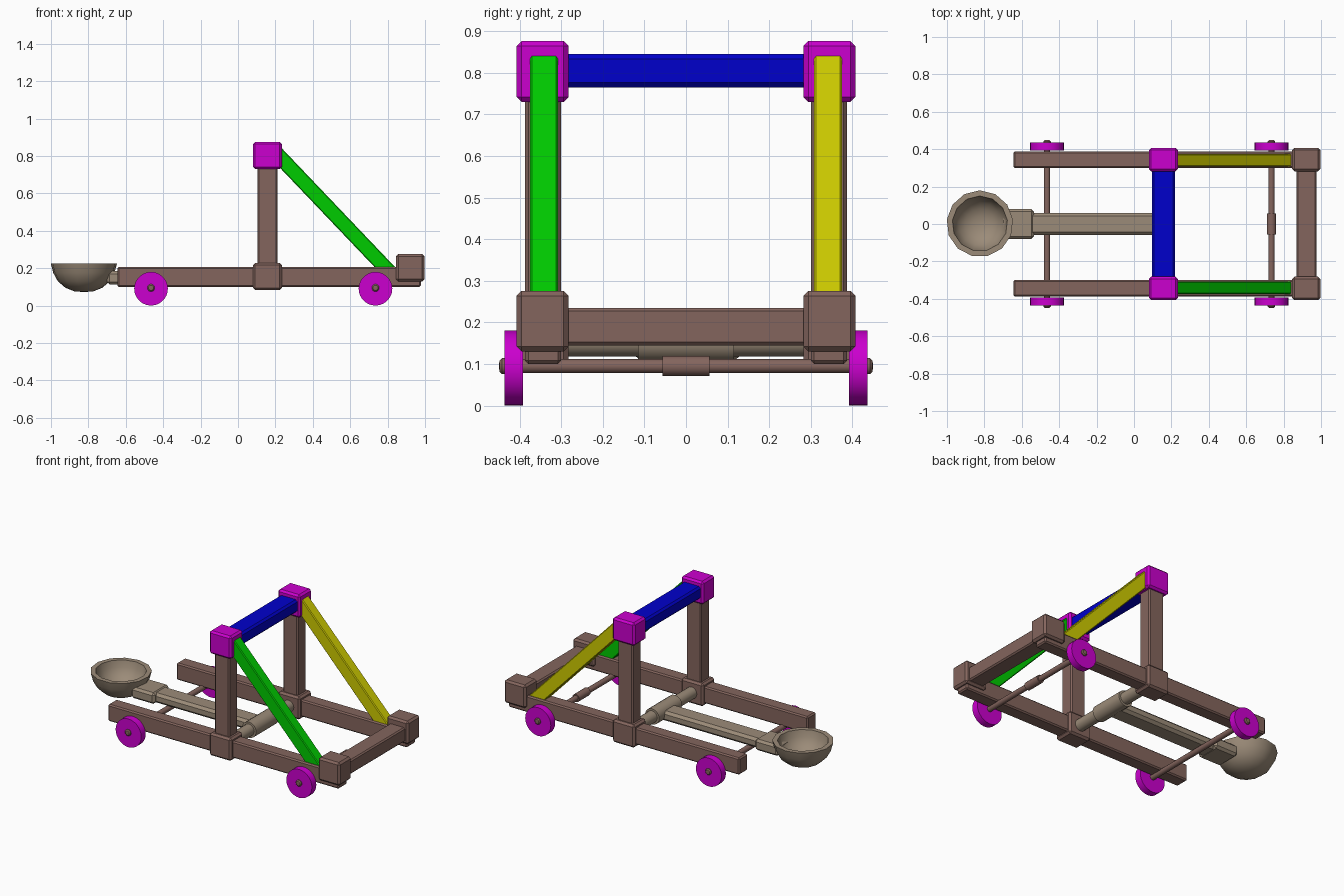
import bpy, bmesh
from math import cos, sin, pi, radians
from mathutils import Matrix

if "Cube" in bpy.data.objects:
    bpy.data.objects.remove(bpy.data.objects["Cube"])


def material(name, rgb):
    m = bpy.data.materials.new(name)
    m.diffuse_color = (*rgb, 1)
    m.use_nodes = True
    m.node_tree.nodes["Principled BSDF"].inputs["Base Color"].default_value = m.diffuse_color
    return m


BROWN = material("brown_wood", (0.23, 0.13, 0.11))
TAN = material("tan_wood", (0.33, 0.26, 0.19))
MAGENTA = material("magenta", (0.6, 0.0, 0.62))
BLUE = material("blue", (0.0, 0.0, 0.6))
GREEN = material("green", (0.0, 0.6, 0.0))
YELLOW = material("yellow", (0.62, 0.6, 0.0))


def finish(name, bm, mat, bevel=0, smooth=False):
    bmesh.ops.recalc_face_normals(bm, faces=bm.faces)
    me = bpy.data.meshes.new(name)
    bm.to_mesh(me)
    bm.free()
    ob = bpy.data.objects.new(name, me)
    bpy.context.collection.objects.link(ob)
    me.materials.append(mat)
    if bevel:
        mod = ob.modifiers.new("chamfer", 'BEVEL')
        mod.width, mod.segments = bevel, 1
    if smooth:
        bpy.ops.object.select_all(action='DESELECT')
        ob.select_set(True)
        bpy.context.view_layer.objects.active = ob
        bpy.ops.object.shade_smooth_by_angle(angle=radians(35))
    return ob


def box(name, x, y, z, mat, bevel=0.008):
    """Chamfered box from (min, max) ranges."""
    bm = bmesh.new()
    bmesh.ops.create_cube(bm, size=1)
    for v in bm.verts:
        v.co = [(r[0] + r[1]) / 2 + c * (r[1] - r[0]) for r, c in zip((x, y, z), v.co)]
    return finish(name, bm, mat, bevel)


def prism(name, pts, y0, y1, mat, bevel=0):
    """XZ outline extruded along y."""
    bm = bmesh.new()
    f = bm.faces.new([bm.verts.new((x, y0, z)) for x, z in pts])
    g = bmesh.ops.extrude_face_region(bm, geom=[f])["geom"]
    bmesh.ops.translate(bm, vec=(0, y1 - y0, 0),
                        verts=[v for v in g if isinstance(v, bmesh.types.BMVert)])
    return finish(name, bm, mat, bevel)


def lathe(name, profile, n, matrix, mat, start=0.0):
    """Revolve (radius, height) points about z; radius 0 makes a pole."""
    bm = bmesh.new()
    rings = []
    for r, h in profile:
        if r == 0:
            rings.append([bm.verts.new((0, 0, h))] * n)
        else:
            rings.append([bm.verts.new((r * cos(start + 2 * pi * i / n),
                                        r * sin(start + 2 * pi * i / n), h)) for i in range(n)])
    for a, b in zip(rings, rings[1:]):
        for i in range(n):
            j = (i + 1) % n
            bm.faces.new(list(dict.fromkeys((a[i], a[j], b[j], b[i]))))
    bm.transform(matrix)
    return finish(name, bm, mat, smooth=True)


def along_y(x, y, z):
    return Matrix.Translation((x, y, z)) @ Matrix.Rotation(radians(-90), 4, 'X')


# Side frames
for s, side, brace_mat in ((-1, "front", GREEN), (1, "back", YELLOW)):
    def yr(a, b):
        return (a, b) if s > 0 else (-b, -a)
    beam, block = yr(0.30, 0.387), yr(0.282, 0.407)
    box(side + "_rail", (-0.645, 0.978), beam, (0.10, 0.207), BROWN)
    box(side + "_post", (0.105, 0.21), beam, (0.15, 0.80), BROWN)
    box(side + "_post_foot", (0.08, 0.235), block, (0.083, 0.228), BROWN, 0.012)
    box(side + "_post_cap", (0.08, 0.235), block, (0.73, 0.876), MAGENTA, 0.012)
    box(side + "_end_block", (0.845, 0.997), block, (0.13, 0.276), BROWN, 0.012)
    prism(side + "_brace", [(0.205, 0.846), (0.23, 0.846), (0.865, 0.18),
                            (0.755, 0.18), (0.205, 0.757)], *yr(0.308, 0.375), brace_mat, 0.005)

# Cross beams
box("top_crossbeam", (0.095, 0.22), (-0.30, 0.30), (0.765, 0.845), BLUE, 0.012)
box("end_crossbeam", (0.868, 0.975), (-0.30, 0.30), (0.145, 0.235), BROWN)

# Axles and wheels
for x, place in ((-0.465, "left"), (0.735, "right")):
    R = 0.017
    prof = [(0, -0.45), (0.014, -0.448), (0.02, -0.442), (0.02, -0.43), (R, -0.43)]
    if x > 0:
        prof += [(R, -0.056), (0.025, -0.056), (0.025, 0.056), (R, 0.056)]
    prof += [(r, -h) for r, h in reversed(prof[:5])]
    lathe(place + "_axle", prof, 14, along_y(x, 0, 0.095), BROWN)
    for y, side in ((-0.414, "front"), (0.414, "back")):
        lathe(f"{place}_{side}_wheel", [(0, -0.022), (0.09, -0.022), (0.09, 0.022), (0, 0.022)],
              28, along_y(x, y, 0.0905), MAGENTA)

# Torsion bar with thick middle
lathe("torsion_bar", [(0, -0.30), (0.037, -0.30), (0.037, -0.115), (0.05, -0.115),
                      (0.05, 0.115), (0.037, 0.115), (0.037, 0.30), (0, 0.30)],
      16, along_y(0.158, 0, 0.155), TAN)

# Throwing arm and cup socket
box("throwing_arm", (-0.70, 0.158), (-0.06, 0.06), (0.115, 0.178), TAN, 0.016)
box("cup_socket", (-0.70, -0.535), (-0.08, 0.08), (0.113, 0.184), TAN, 0.014)

# Cup
outer = [(0, 0.073), (0.05, 0.076), (0.10, 0.096), (0.14, 0.13), (0.165, 0.175), (0.178, 0.224)]
inner = [(0.148, 0.224), (0.138, 0.182), (0.115, 0.145), (0.08, 0.118), (0.04, 0.105), (0, 0.102)]
lathe("cup", outer + inner, 13, Matrix.Translation((-0.824, 0.002, 0)), TAN, start=pi / 2)
